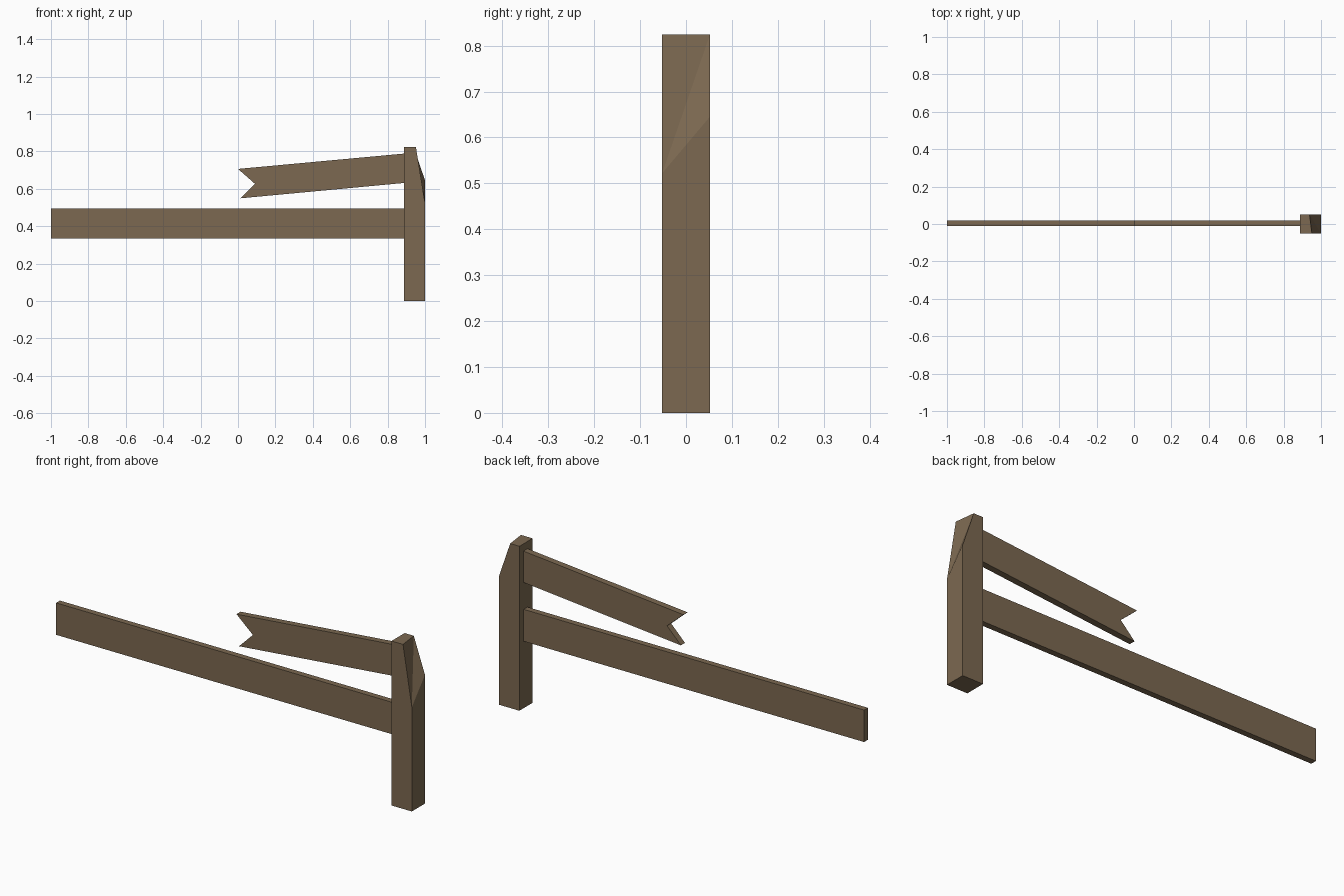
import bpy, bmesh

if "Cube" in bpy.data.objects:
    bpy.data.objects.remove(bpy.data.objects["Cube"])

wood = bpy.data.materials.new("weathered wood")
wood.diffuse_color = (0.20, 0.14, 0.082, 1)
wood.use_nodes = True
wood.node_tree.nodes["Principled BSDF"].inputs["Base Color"].default_value = wood.diffuse_color


def make_object(name, bm):
    bmesh.ops.recalc_face_normals(bm, faces=bm.faces[:])
    mesh = bpy.data.meshes.new(name)
    bm.to_mesh(mesh)
    bm.free()
    mesh.materials.append(wood)
    obj = bpy.data.objects.new(name, mesh)
    bpy.context.collection.objects.link(obj)
    return obj


def board(name, profile, y0, y1):
    """Extrude an x-z outline from y0 to y1."""
    bm = bmesh.new()
    face = bm.faces.new([bm.verts.new((x, y0, z)) for x, z in profile])
    ext = bmesh.ops.extrude_face_region(bm, geom=[face])
    verts = [g for g in ext["geom"] if isinstance(g, bmesh.types.BMVert)]
    bmesh.ops.translate(bm, verts=verts, vec=(0, y1 - y0, 0))
    return make_object(name, bm)


# Post with a rough slanted cut, lower at the front than at the back
def post():
    w = 0.052
    bm = bmesh.new()
    rings = []
    for y, top_x, cut_z in ((-w, 0.951, 0.522), (w, 0.938, 0.645)):
        outline = [(0.887, 0), (1, 0), (1, cut_z), (top_x, 0.824), (0.887, 0.824)]
        rings.append([bm.verts.new((x, y, z)) for x, z in outline])
    f, b = rings
    bm.faces.new(f)
    bm.faces.new(b)
    for i in range(5):
        j = (i + 1) % 5
        if i == 2:  # twisted cut, split into two triangles
            bm.faces.new((f[i], b[i], b[j]))
            bm.faces.new((f[i], b[j], f[j]))
        else:
            bm.faces.new((f[i], f[j], b[j], b[i]))
    make_object("fence_post", bm)


post()

# Full lower rail
board("lower_rail", [(-1, 0.335), (0.9, 0.335), (0.9, 0.495), (-1, 0.495)],
      -0.012, 0.018)

# Broken, tilted upper rail with a notched end
board("broken_upper_rail",
      [(0.0, 0.706), (0.091, 0.626), (0.014, 0.549), (0.9, 0.632), (0.9, 0.789)],
      -0.012, 0.02)
